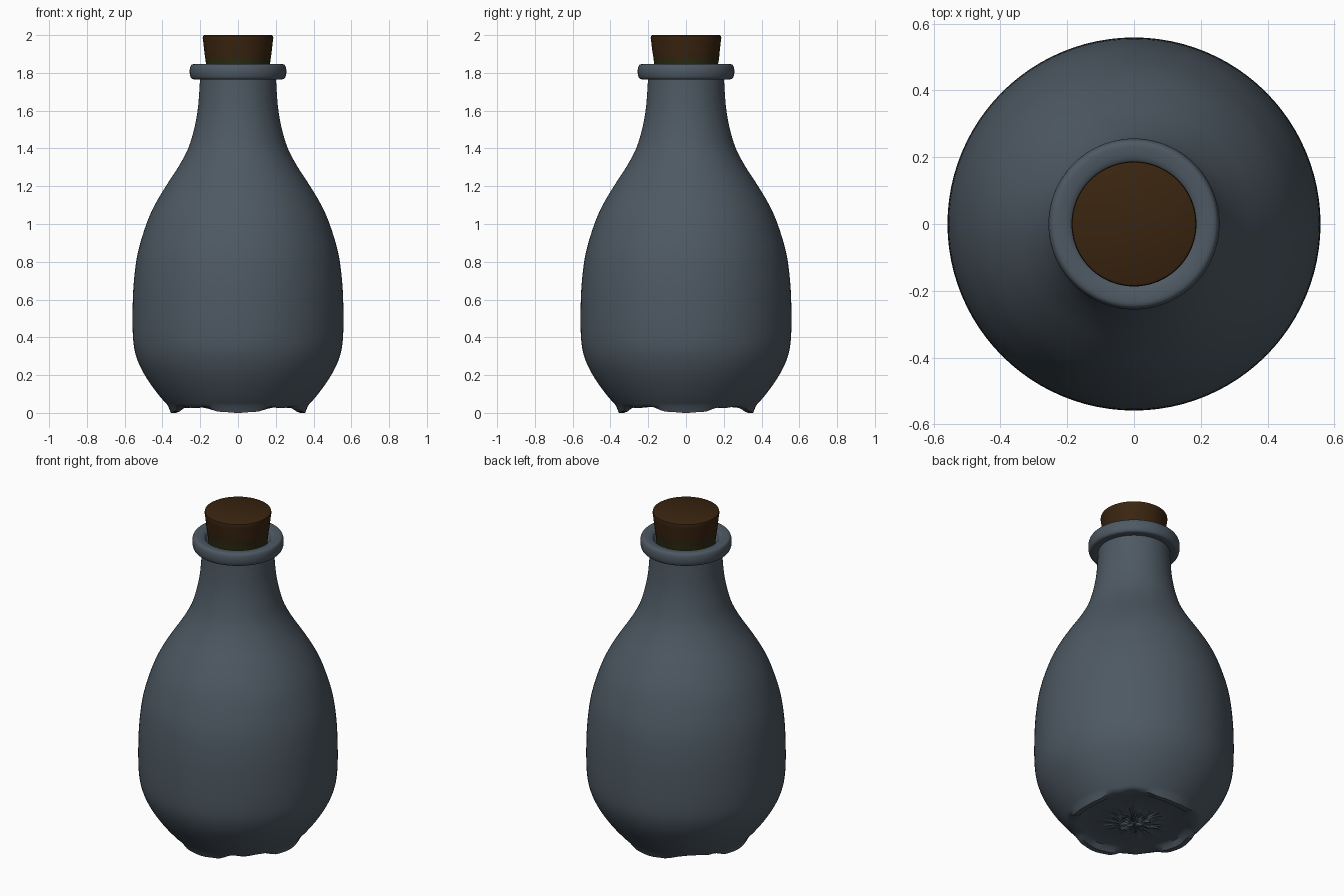
import bpy, bmesh, math, random

if "Cube" in bpy.data.objects:
    bpy.data.objects.remove(bpy.data.objects["Cube"])

random.seed(4)
SEG = 96


def material(name, rgb):
    m = bpy.data.materials.new(name)
    m.diffuse_color = (*rgb, 1)
    m.use_nodes = True
    m.node_tree.nodes["Principled BSDF"].inputs["Base Color"].default_value = m.diffuse_color
    return m


glass = material("slate_glass", (0.076, 0.100, 0.125))
cork_brown = material("cork_brown", (0.042, 0.018, 0.005))
cork_green = material("damp_cork_green", (0.027, 0.024, 0.006))


def smooth_curve(pts, steps=4):
    """Catmull-Rom resample of a profile."""
    out = []
    for i in range(len(pts) - 1):
        p = [pts[max(i - 1, 0)], pts[i], pts[i + 1], pts[min(i + 2, len(pts) - 1)]]
        for s in range(steps):
            t = s / steps
            out.append(tuple(0.5 * (2 * b + (c - a) * t + (2 * a - 5 * b + 4 * c - d) * t * t
                                    + (3 * b - a - 3 * c + d) * t ** 3) for a, b, c, d in zip(*p)))
    return out + [pts[-1]]


def lathe(name, profile, mats, shape=None, pick=None, angle=40):
    """Spin (r, z) points about z; r = 0 ends become poles."""
    bm = bmesh.new()
    rings = []
    for r, z in profile:
        if r == 0:
            rings.append([bm.verts.new((0, 0, z))])
            continue
        ring = []
        for k in range(SEG):
            a = 2 * math.pi * k / SEG
            rr, zz = shape(r, z, a) if shape else (r, z)
            ring.append(bm.verts.new((rr * math.cos(a), rr * math.sin(a), zz)))
        rings.append(ring)
    for lo, hi in zip(rings, rings[1:]):
        for k in range(SEG):
            n = (k + 1) % SEG
            if len(lo) == 1:
                bm.faces.new((lo[0], hi[n], hi[k]))
            elif len(hi) == 1:
                bm.faces.new((lo[k], lo[n], hi[0]))
            else:
                bm.faces.new((lo[k], lo[n], hi[n], hi[k]))
    bmesh.ops.recalc_face_normals(bm, faces=bm.faces)
    if pick:
        for f in bm.faces:
            f.material_index = pick(f.calc_center_median())
    me = bpy.data.meshes.new(name)
    bm.to_mesh(me)
    bm.free()
    for m in mats:
        me.materials.append(m)
    ob = bpy.data.objects.new(name, me)
    bpy.context.collection.objects.link(ob)
    bpy.ops.object.select_all(action='DESELECT')
    ob.select_set(True)
    bpy.context.view_layer.objects.active = ob
    bpy.ops.object.shade_smooth_by_angle(angle=math.radians(angle))
    return ob


# Bottle: rough underside, worn foot ring, body, neck
underside = [(0, 0.03), (0.03, 0.022), (0.06, 0.03), (0.09, 0.024), (0.12, 0.034),
             (0.2, 0.036), (0.28, 0.036), (0.305, 0.03), (0.325, 0.004), (0.355, 0.004)]
body = smooth_curve([(0.372, 0.04), (0.42, 0.095), (0.475, 0.17), (0.52, 0.25), (0.547, 0.33),
                     (0.557, 0.42), (0.558, 0.55), (0.551, 0.7), (0.53, 0.85), (0.485, 1.0),
                     (0.441, 1.1), (0.382, 1.2), (0.317, 1.3), (0.264, 1.4), (0.233, 1.5),
                     (0.214, 1.6), (0.205, 1.7), (0.201, 1.78)])


def worn_base(r, z, a):
    # foot ring survives as four arcs on the axes, chipped between them
    if z < 0.02 and r > 0.3:
        foot = min(1, max(0, 0.5 + 1.3 * math.cos(4 * a)))
        chip = 0.004 * (1 + math.sin(13 * a)) * (1 - foot)
        return r, 0.034 - 0.034 * foot * (0.92 + 0.08 * math.cos(12 * a)) - chip
    # pontil scar in the middle
    if 0 < r < 0.13 and z < 0.04:
        return r * random.uniform(0.92, 1.08), z + random.uniform(-0.007, 0.007)
    return r, z


lathe("bottle_body", underside + body, [glass], worn_base)

# Lip: rounded collar, open in the middle
lip = smooth_curve([(0.196, 1.768), (0.235, 1.766), (0.250, 1.776), (0.256, 1.805), (0.252, 1.834),
                    (0.238, 1.846), (0.205, 1.844), (0.186, 1.835), (0.176, 1.815), (0.16, 1.80)])
lathe("bottle_lip", lip + [(0, 1.80)], [glass], angle=60)

# Cork: tapered stopper with a damp lower band
cork = [(0, 1.79), (0.164, 1.79), (0.168, 1.835), (0.172, 1.87), (0.175, 1.885), (0.179, 1.92),
        (0.184, 1.965), (0.187, 1.985), (0.185, 1.996), (0.178, 2.0), (0, 2.0)]


def wavy(r, z, a):
    if 1.86 < z < 1.9:
        return r, z + 0.006 * math.sin(3 * a) + 0.004 * math.sin(7 * a)
    return r, z


lathe("cork_stopper", cork, [cork_brown, cork_green], wavy,
      lambda c: 1 if c.z < 1.882 and math.hypot(c.x, c.y) > 0.12 else 0)
